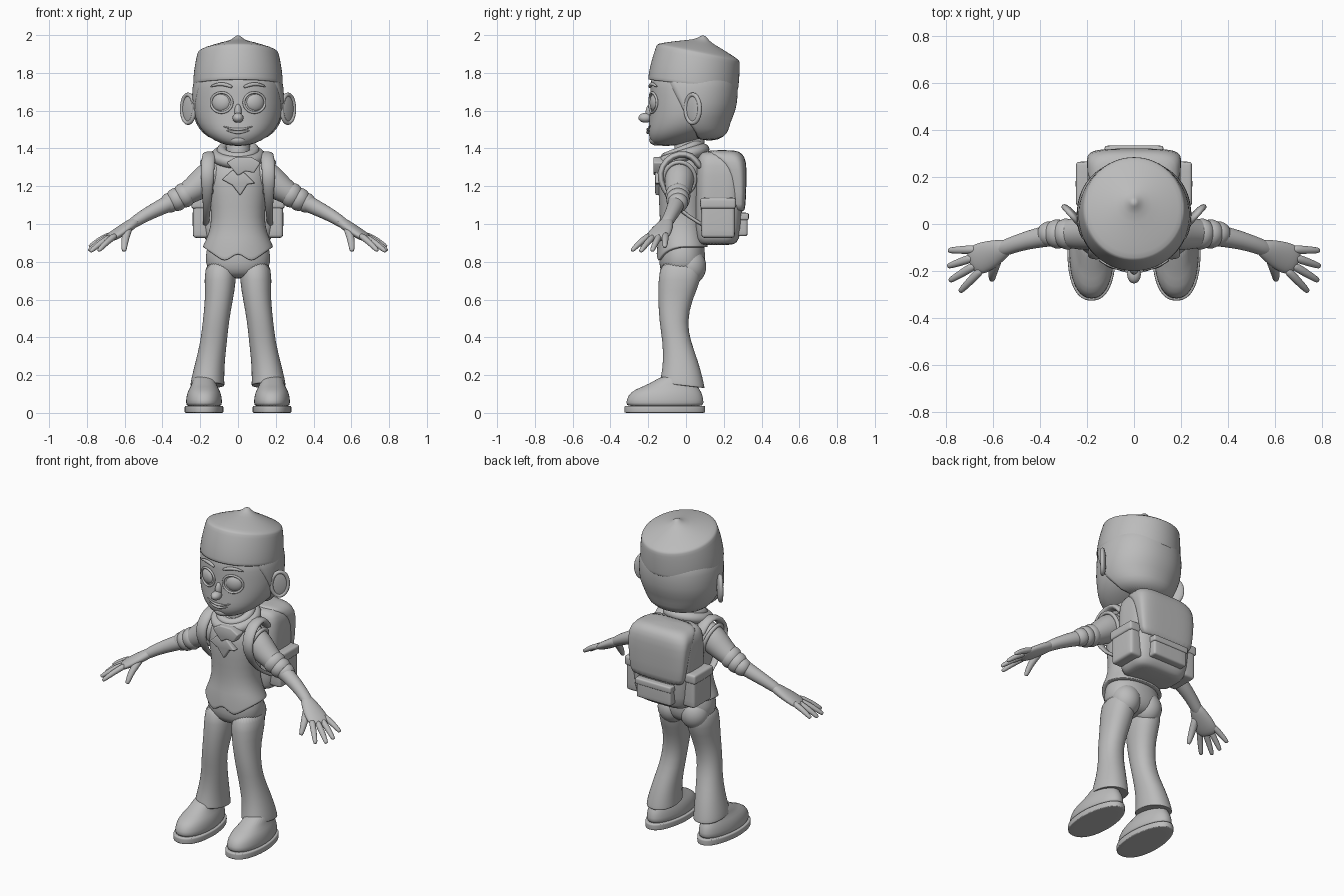
import bpy, bmesh
from math import sin, cos, pi, asin, radians
from mathutils import Vector, Matrix

cube = bpy.data.objects.get("Cube")
if cube:
    bpy.data.objects.remove(cube)

GREY = (0.5, 0.5, 0.5, 1)
mat = bpy.data.materials.new("matte grey")
mat.use_nodes = True
mat.diffuse_color = GREY
bsdf = mat.node_tree.nodes["Principled BSDF"]
bsdf.inputs["Base Color"].default_value = GREY
bsdf.inputs["Roughness"].default_value = 0.7


def finish(name, bm, mirror=False, sub=0, bevel=0):
    """Turn a bmesh into a smooth shaded object."""
    bmesh.ops.recalc_face_normals(bm, faces=bm.faces)
    me = bpy.data.meshes.new(name)
    bm.to_mesh(me)
    bm.free()
    me.materials.append(mat)
    me.shade_smooth()
    ob = bpy.data.objects.new(name, me)
    bpy.context.collection.objects.link(ob)
    if mirror:
        ob.modifiers.new("mirror", "MIRROR").use_mirror_merge = False
    if bevel:
        b = ob.modifiers.new("bevel", "BEVEL")
        b.width, b.segments = bevel, 3
    if sub:
        s = ob.modifiers.new("smooth", "SUBSURF")
        s.levels = s.render_levels = sub
    return ob


def skin(name, rings, closed=False, mirror=False, sub=1):
    """Bridge a list of equal point rings."""
    bm = bmesh.new()
    vs = [[bm.verts.new(p) for p in r] for r in rings]
    n = len(vs[0])
    for a, b in zip(vs, vs[1:] + vs[:1] if closed else vs[1:]):
        for i in range(n):
            j = (i + 1) % n
            bm.faces.new((a[i], a[j], b[j], b[i]))
    if not closed:
        bm.faces.new(vs[0])
        bm.faces.new(vs[-1])
    return finish(name, bm, mirror, sub)


def oval(cx, cy, z, rx, ry, power=2, n=32, start=None):
    """Horizontal superellipse, or its back part from a start angle."""
    pts = []
    for i in range(n):
        a = 2 * pi * i / n if start is None else start + (pi - 2 * start) * i / (n - 1)
        c, s = cos(a), sin(a)
        k = (abs(c) ** power + abs(s) ** power) ** (-1 / power)
        pts.append(Vector((cx + rx * c * k, cy + ry * s * k, z)))
    return pts


def loft(name, rows, power=2, mirror=False, tweak=None, cx=0.0):
    """Rows are (z, centre y, half width, half depth[, centre x])."""
    rings = []
    for k, (z, cy, rx, ry, *x) in enumerate(rows):
        ring = oval(x[0] if x else cx, cy, z, rx, ry, power)
        for p in ring:
            if tweak:
                tweak(p, k)
        rings.append(ring)
    return skin(name, rings, mirror=mirror)


def tube(name, pts, radii, up=(0, 0, 1), closed=False, mirror=False, n=12):
    """Sweep an oval; radii is one pair or a list of pairs (side, up)."""
    pts = [Vector(p) for p in pts]
    if not isinstance(radii, list):
        radii = [radii] * len(pts)
    rings, m = [], len(pts)

    def ring(p, t, ra, rb):
        s = t.cross(Vector(up)).normalized()
        u = s.cross(t).normalized()
        return [p + (s * ra * cos(2 * pi * i / n) + u * rb * sin(2 * pi * i / n)) * 1.05
                for i in range(n)]
    for i, p in enumerate(pts):
        if closed:
            t = pts[(i + 1) % m] - pts[i - 1]
        else:
            t = pts[min(i + 1, m - 1)] - pts[max(i - 1, 0)]
        t.normalize()
        ra, rb = radii[i]
        if not closed and i == 0:
            rings.append(ring(p - t * rb * .6, t, ra * .6, rb * .6))
        rings.append(ring(p, t, ra, rb))
        if not closed and i == m - 1:
            rings.append(ring(p + t * rb * .6, t, ra * .6, rb * .6))
    return skin(name, rings, closed, mirror, 1)


def ball(name, loc, size, turn=0, mirror=False):
    bm = bmesh.new()
    m = Matrix.Translation(loc) @ Matrix.Rotation(radians(turn), 4, "Z") @ Matrix.Diagonal((*size, 1))
    bmesh.ops.create_uvsphere(bm, u_segments=28, v_segments=18, radius=1, matrix=m)
    return finish(name, bm, mirror)


def box(name, loc, size, bevel, mirror=False):
    bm = bmesh.new()
    bmesh.ops.create_cube(bm, size=1, matrix=Matrix.Translation(loc) @ Matrix.Diagonal((*size, 1)))
    return finish(name, bm, mirror, 1, bevel)


def plate(name, outline, y0, y1):
    """Cloth plate cut from a front outline."""
    bm = bmesh.new()
    f = bm.faces.new([bm.verts.new((x, y0, z)) for x, z in outline])
    new = bmesh.ops.extrude_face_region(bm, geom=[f])["geom"]
    bmesh.ops.translate(bm, vec=(0, y1 - y0, 0), verts=[v for v in new if isinstance(v, bmesh.types.BMVert)])
    return finish(name, bm, bevel=.008)


# Head and hair
HEAD = [(1.412, -.11, .05, .055), (1.44, -.07, .125, .118), (1.48, -.025, .18, .177),
        (1.53, .01, .217, .207), (1.6, .03, .237, .222), (1.68, .036, .237, .226),
        (1.76, .036, .232, .226), (1.83, .036, .2, .2)]
loft("head", HEAD, 2.15)
hair = []
for z, cy, rx, ry in HEAD[1:]:
    line = -.03 - .45 * (z - 1.6)
    if z < 1.5:
        cy, ry, line = .045, ry - .01, .05
    hair.append(oval(0, cy + .003, z, rx + .008, ry + .01, 2.15, 32, asin((line - cy) / ry)))
skin("hair", hair)


def face_y(x, cy=.033, rx=.237, ry=.224):
    return cy - ry * (1 - (abs(x) / rx) ** 2.15) ** (1 / 2.15)


# Face details
ball("eyes", (.087, -.158, 1.643), (.054, .032, .052), 18, True)
lid = [(x, face_y(x) - .002, 1.643 + .054 * sin(a)) for a in [2 * pi * i / 20 for i in range(20)]
       for x in [.087 + .057 * cos(a)]]
tube("eyelids", lid, (.007, .007), (0, 1, 0), True, True, 8)
brow = [(x, face_y(x) - .003, 1.722 + .02 * sin((x - .025) * 24)) for x in (.035, .06, .09, .12, .143)]
tube("eyebrows", brow, [(.007, .008), (.009, .01), (.009, .01), (.007, .008), (.004, .004)], mirror=True)
ball("nose", (0, -.215, 1.562), (.029, .037, .026))
ball("nose_bridge", (0, -.188, 1.59), (.02, .026, .045))
for part, dz, r, w in (("upper_lip", .006, .007, .078), ("lower_lip", -.009, .008, .06)):
    lip = [(x, face_y(x, -.012, .195, .188) - .002, 1.494 + dz + 3 * x * x)
           for x in [w * k / 4 for k in range(-4, 5)]]
    tube(part, lip, [(r * (1.15 - abs(k) / 5),) * 2 for k in range(-4, 5)])
ball("chin", (0, -.155, 1.445), (.05, .04, .03))

# Ears with a raised rim
ball("ears", (.26, .04, 1.61), (.015, .056, .084), -41, True)
rim = [(.264 + .66 * .05 * cos(a), .036 + .75 * .05 * cos(a), 1.61 + .076 * sin(a))
       for a in [2 * pi * i / 20 for i in range(20)]]
tube("ear_rims", rim, (.012, .012), (.75, -.66, 0), True, True, 8)


# Tilted cap with a small peak
def tilt(p, k):
    p.z -= (p.y - .065) * (.115 if k < 4 else .15 if k == 4 else .2)


loft("cap", [(1.76, .038, .21, .21), (1.735, .038, .225, .226), (1.732, .0375, .238, .239),
             (1.742, .038, .239, .24), (1.81, .047, .235, .237), (1.895, .063, .219, .223),
             (1.908, .065, .214, .218), (1.916, .066, .203, .207), (1.953, .08, .11, .11),
             (1.974, .09, .04, .04), (1.997, .093, .018, .018), (2.003, .094, .008, .008)], tweak=tilt)

# Neck and vest with a pointed hem
loft("neck", [(1.3, .0, .08, .08), (1.4, .015, .062, .075), (1.5, .03, .07, .085)])


def hem(p, k):
    if k > 7 and p.y < -.03:
        a = abs(p.x)
        p.z += (-.03 - .05 * a / .07) if a < .07 else -.08 * (1 - (a - .07) / .115)


loft("vest", [(1.375, .0, .06, .06), (1.35, -.01, .11, .085), (1.31, -.015, .152, .112),
              (1.25, -.02, .163, .127), (1.15, -.02, .154, .126), (1.03, -.02, .137, .117),
              (.95, -.02, .155, .122), (.91, -.02, .173, .13), (.883, -.02, .186, .136),
              (.877, -.02, .186, .136), (.879, -.02, .17, .122)], 2.2, tweak=hem)

# Trousers
loft("hips", [(.96, -.02, .13, .1), (.87, -.02, .17, .12), (.79, -.02, .174, .125),
              (.74, -.02, .15, .11), (.71, -.02, .08, .07)], 2.2)
ball("seat", (.078, .022, .775), (.085, .085, .095), 0, True)


def cuff(p, k):
    if k > 5:
        p.z -= .12 * p.y


loft("trouser_legs", [(.82, -.02, .08, .115, .09), (.7, -.033, .085, .113, .094),
                      (.6, -.058, .073, .09, .1), (.48, -.068, .069, .073, .118),
                      (.38, -.05, .07, .074, .128), (.27, -.027, .077, .093, .148),
                      (.18, -.02, .087, .112, .16), (.147, -.02, .09, .118, .162),
                      (.141, -.02, .09, .118, .162), (.146, -.02, .078, .104, .162)],
     2.2, True, cuff)


# Shoes
def heel(p, k):
    if p.y > -.1:
        p.x = .18 + (p.x - .18) * (1 - .9 * (p.y + .1))


loft("soles", [(0, -.112, .098, .208), (.001, -.112, .102, .213), (.006, -.112, .103, .214),
               (.032, -.112, .103, .214), (.037, -.112, .102, .213), (.038, -.112, .09, .2)],
     2.4, True, heel, .18)
loft("shoes", [(.03, -.112, .093, .203), (.05, -.112, .096, .206), (.09, -.11, .094, .2),
               (.125, -.1, .081, .173), (.15, -.07, .064, .125), (.21, -.03, .06, .08)],
     2.3, True, heel, .18)

# Sleeves with rolled cuffs, and forearms
tube("sleeves", [(.11, -.03, 1.27), (.17, -.035, 1.235), (.23, -.04, 1.185), (.31, -.042, 1.137)],
     [(.075, .08), (.077, .083), (.068, .066), (.054, .052)], mirror=True, n=16)
tube("armhole_trim", [(.162 + .03 * sin(a), -.035 + .085 * cos(a), 1.24 + .09 * sin(a))
                      for a in [2 * pi * i / 16 for i in range(16)]],
     (.012, .012), (1, 0, 0), True, True, 8)
for i, (x, z, r) in enumerate(((.285, 1.152, .066), (.325, 1.13, .062), (.36, 1.113, .053))):
    tube("sleeve_roll_%d" % (i + 1), [(x - .014, -.04, z + .007), (x + .014, -.045, z - .007)],
         (r, r), mirror=True, n=16)
tube("forearms", [(.3, -.042, 1.142), (.4, -.055, 1.093), (.5, -.082, 1.043), (.57, -.11, .995)],
     [(.047, .047), (.043, .042), (.034, .033), (.034, .028)], mirror=True, n=14)

# Hands
tube("palms", [(.54, -.097, 1.015), (.6, -.125, .975), (.655, -.148, .94), (.685, -.16, .923)],
     [(.034, .028), (.058, .028), (.066, .025), (.058, .02)], mirror=True, n=14)
FINGERS = {"index": ((.655, -.2, .935), (.735, -.283, .862)), "middle": ((.68, -.178, .928), (.778, -.238, .858)),
           "ring": ((.69, -.145, .93), (.785, -.178, .862)), "little": ((.68, -.108, .94), (.782, -.112, .882))}
for part, (a, b) in FINGERS.items():
    mid = (Vector(a) + Vector(b)) / 2 + Vector((0, 0, .006))
    tube(part + "_fingers", [a, mid, b], [(.019, .018), (.017, .016), (.013, .012)], mirror=True, n=10)
tube("thumbs", [(.58, -.145, .975), (.6, -.2, .92), (.603, -.235, .862)],
     [(.024, .022), (.021, .019), (.014, .013)], mirror=True, n=10)

# Neckerchief
for part, w, z, r in (("neckerchief", .11, 1.36, .036), ("neckerchief_fold", .088, 1.39, .026)):
    loop = [(w * cos(a), -.02 + w * sin(a), z + .035 * sin(a)) for a in [2 * pi * i / 20 for i in range(20)]]
    tube(part, loop, (r, r * .9), closed=True)
plate("neckerchief_upper_tail", [(-.06, 1.325), (-.01, 1.355), (.07, 1.355), (.12, 1.325), (.085, 1.27),
                                 (.04, 1.28), (.0, 1.255), (-.03, 1.29)], -.172, -.11)
plate("neckerchief_lower_tail", [(-.085, 1.235), (-.03, 1.285), (.03, 1.275), (.09, 1.215), (.05, 1.21),
                                 (.012, 1.15), (-.03, 1.205)], -.163, -.12)

# Backpack
loft("backpack", [(.888, .16, .13, .08), (.898, .163, .165, .105), (.945, .17, .189, .124),
                  (1.2, .176, .2, .128), (1.32, .176, .197, .122), (1.37, .17, .175, .102),
                  (1.386, .165, .13, .07)], 4.5)
loft("backpack_lid", [(1.065, .28, .165, .025), (1.08, .28, .182, .036), (1.25, .275, .199, .046),
                      (1.33, .25, .202, .07), (1.375, .2, .182, .1), (1.392, .19, .13, .07)], 4)
box("rear_pocket", (0, .292, .995), (.24, .07, .12), .015)
box("rear_pocket_flap", (0, .298, 1.04), (.25, .07, .04), .01)
box("side_pockets", (.195, .17, 1.025), (.09, .18, .2), .02, True)
box("side_pocket_flaps", (.2, .17, 1.11), (.095, .19, .06), .015, True)
tube("shoulder_straps", [(.145, .07, 1.31), (.148, .03, 1.365), (.152, -.04, 1.375), (.158, -.105, 1.34),
                         (.162, -.143, 1.27), (.162, -.125, 1.19), (.165, -.05, 1.08), (.17, .08, 1.0)],
     [(.018, .035)] * 5 + [(.015, .03)] + [(.01, .018)] * 2, (1, 0, 0), mirror=True)
